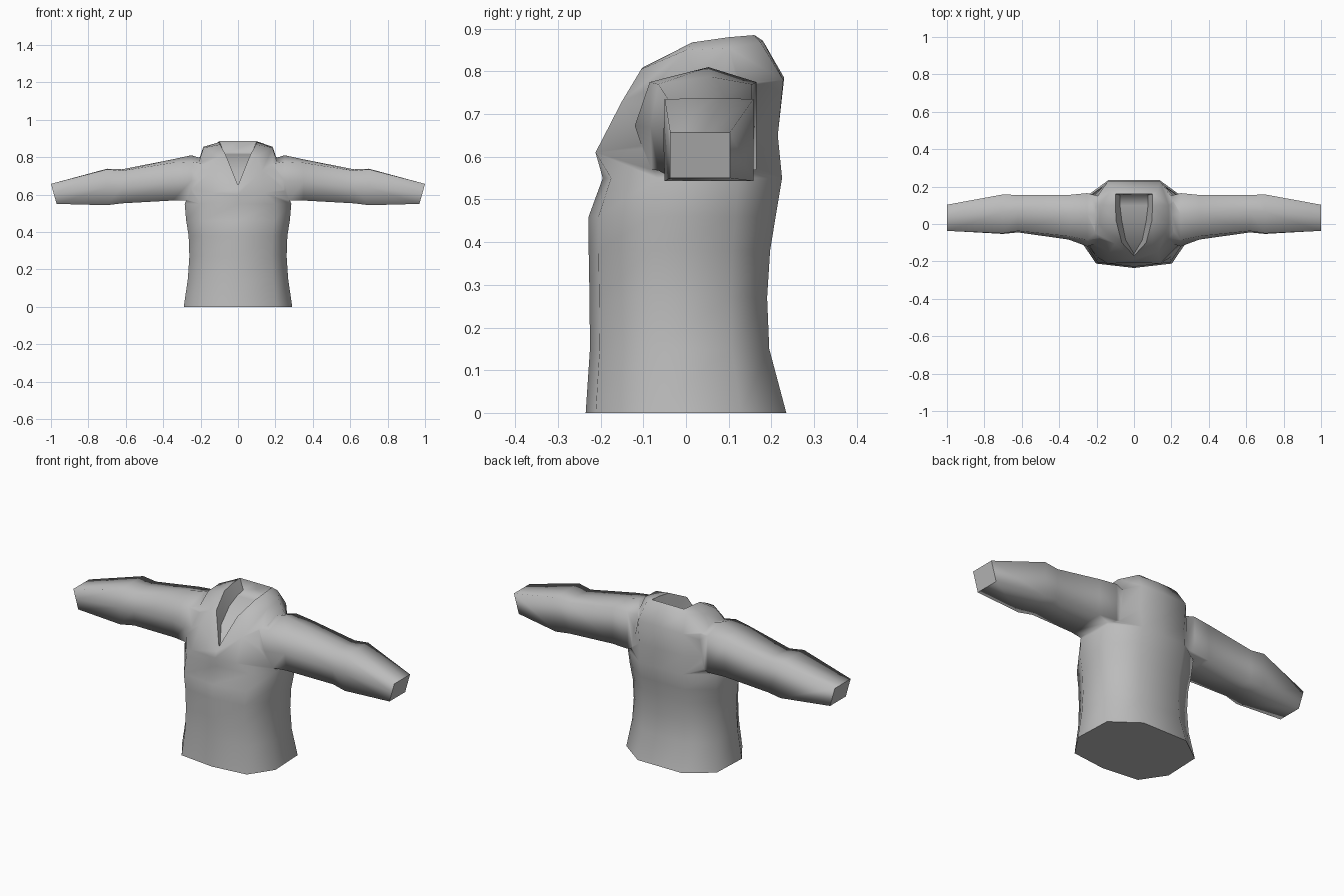
import bpy
import bmesh
import math

cube = bpy.data.objects.get("Cube")
if cube:
    bpy.data.objects.remove(cube, do_unlink=True)

grey = bpy.data.materials.new("plain grey cloth")
grey.use_nodes = True
colour = (0.5, 0.5, 0.5, 1)
grey.diffuse_color = colour
grey.node_tree.nodes["Principled BSDF"].inputs["Base Color"].default_value = colour


def finish(bm, name):
    bmesh.ops.recalc_face_normals(bm, faces=bm.faces)
    mesh = bpy.data.meshes.new(name)
    bm.to_mesh(mesh)
    bm.free()
    mesh.materials.append(grey)
    obj = bpy.data.objects.new(name, mesh)
    bpy.context.collection.objects.link(obj)
    return obj


def bridge(bm, a, b):
    n = len(a)
    for i in range(n):
        j = (i + 1) % n
        bm.faces.new((a[i], a[j], b[j], b[i]))


def mirrored_ring(bm, half):
    """Full loop from a half outline running front centre to back centre."""
    full = list(half) + [(-x, y, z) for x, y, z in reversed(half[1:-1])]
    return [bm.verts.new(p) for p in full]


def body_section(z, w, front, back):
    return [(0, front, z), (.7 * w, .9 * front, z), (w, .35 * front, z),
            (.97 * w, .55 * back, z), (.47 * w, back, z), (0, back, z)]


# Body: waist sections, then chest, shoulders, neckline and neck hollow
sections = [body_section(*s) for s in (
    (0, .29, -.235, .235), (.15, .268, -.225, .195), (.27, .26, -.226, .19),
    (.38, .264, -.228, .197), (.46, .277, -.228, .21), (.55, .285, -.195, .225))]
sections += [
    [(0, -.205, .6), (.14, -.212, .61), (.25, -.1, .63),
     (.25, .12, .65), (.14, .215, .65), (0, .215, .65)],
    [(0, -.188, .63), (.13, -.15, .73), (.21, -.05, .77),
     (.215, .12, .77), (.14, .228, .78), (0, .23, .785)],
    [(0, -.178, .642), (.1, -.105, .805), (.185, 0, .85),
     (.185, .1, .855), (.125, .175, .868), (0, .18, .872)],
    [(0, -.17, .65), (.065, -.1, .81), (.095, .015, .868),
     (.1, .1, .88), (.1, .16, .885), (0, .16, .885)],
    [(0, -.16, .648), (.045, -.085, .73), (.065, .015, .79),
     (.075, .1, .815), (.075, .155, .825), (0, .165, .845)]]
bm = bmesh.new()
rings = [mirrored_ring(bm, s) for s in sections]
for a, b in zip(rings, rings[1:]):
    bridge(bm, a, b)
bm.faces.new(rings[0])
hollow = rings[-1]
n = len(hollow)
bm.faces.new((hollow[0], hollow[1], hollow[-1]))
for i in range(1, 4):
    bm.faces.new((hollow[i], hollow[i + 1], hollow[n - i - 1], hollow[n - i]))
bm.faces.new((hollow[4], hollow[5], hollow[6]))
body = finish(bm, "shirt_body")


# Sleeves: x, front y, back y, bottom z, top z, roundness, cuff slant
stations = [(.15, -.07, .14, .6, .76, .02, 0),
            (.25, -.085, .165, .57, .775, .035, 0),
            (.35, -.065, .155, .568, .77, .018, 0),
            (.62, -.037, .155, .553, .727, .008, 0),
            (.7, -.05, .158, .543, .735, .003, 0),
            (1, -.037, .103, .55, .657, 0, .03)]


def make_sleeve(side, name):
    sleeve = bmesh.new()
    loops = []
    for x, f, b, lo, hi, r, slant in stations:
        mid_y, mid_z = f * .45 + b * .55, (lo + hi) / 2
        pts = [(x, b, hi), (x, mid_y, hi + r), (x, f, hi), (x - slant / 2, f - r, mid_z),
               (x - slant, f, lo), (x - slant, b, lo)]
        loops.append([sleeve.verts.new((side * px, y, z)) for px, y, z in pts])
    for a, b in zip(loops, loops[1:]):
        bridge(sleeve, a, b)
    sleeve.faces.new(loops[0])
    sleeve.faces.new(loops[-1])
    return finish(sleeve, name)


# Weld the sleeves into the body so the shoulders shade as one cloth
helpers = [make_sleeve(1, "left_sleeve"), make_sleeve(-1, "right_sleeve")]
for sleeve in helpers:
    mod = body.modifiers.new("join " + sleeve.name, "BOOLEAN")
    mod.operation = "UNION"
    mod.solver = "EXACT"
    mod.object = sleeve
graph = bpy.context.evaluated_depsgraph_get()
joined = bpy.data.meshes.new_from_object(body.evaluated_get(graph))
body.modifiers.clear()
body.data = joined
for sleeve in helpers:
    bpy.data.objects.remove(sleeve, do_unlink=True)

bm = bmesh.new()
bm.from_mesh(joined)
bmesh.ops.remove_doubles(bm, verts=bm.verts, dist=.004)
bm.to_mesh(joined)
bm.free()

bpy.ops.object.select_all(action="DESELECT")
body.select_set(True)
bpy.context.view_layer.objects.active = body
bpy.ops.object.shade_smooth_by_angle(angle=math.radians(65))
# Sleeve edges stay soft; cuffs, hem and neckline stay crisp
bm = bmesh.new()
bm.from_mesh(joined)
for edge in bm.edges:
    mid = (edge.verts[0].co + edge.verts[1].co) / 2
    if .2 < abs(mid.x) < .96 and mid.z > .5:
        edge.smooth = True
bm.to_mesh(joined)
bm.free()
